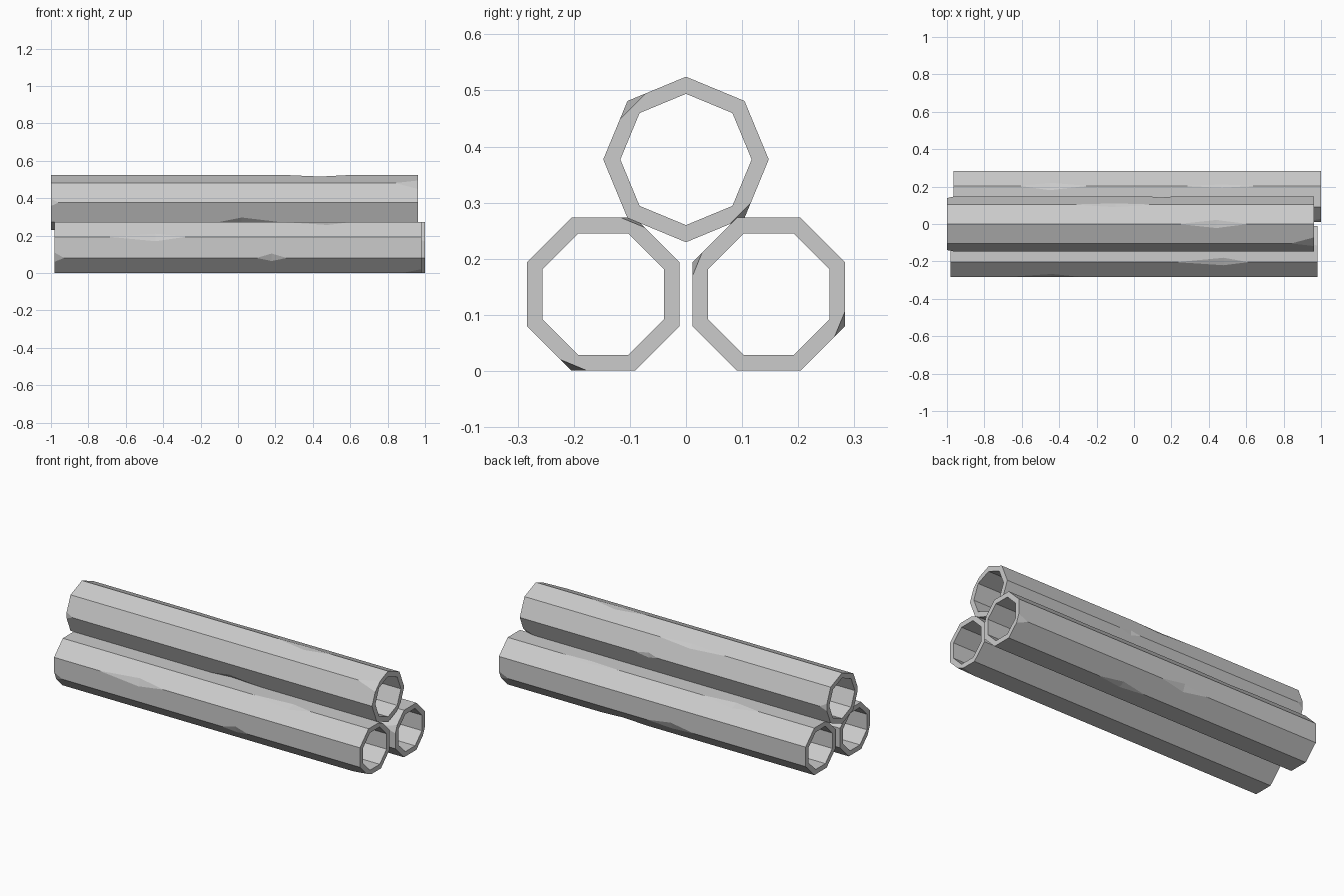
import bpy, bmesh
from math import sin, cos, radians

if "Cube" in bpy.data.objects:
    bpy.data.objects.remove(bpy.data.objects["Cube"])

R_OUT, R_IN = 0.1475, 0.117


def new_object(name, bm):
    bmesh.ops.recalc_face_normals(bm, faces=bm.faces)
    mesh = bpy.data.meshes.new(name)
    bm.to_mesh(mesh)
    bm.free()
    obj = bpy.data.objects.new(name, mesh)
    bpy.context.collection.objects.link(obj)
    return obj


# V-shaped wedge that planes a shallow chip off one long edge
def add_notch(bm, cy, cz, angle, x1, peak, x2, depth):
    a = radians(angle)
    radial, tangent = (cos(a), sin(a)), (-sin(a), cos(a))
    t = 1.3
    section = [(peak, R_OUT - depth),
               (peak + t * (x2 - peak), R_OUT + (t - 1) * depth),
               (peak + t * (x1 - peak), R_OUT + (t - 1) * depth)]
    sides = []
    for w in (-5 * depth, 5 * depth):
        sides.append([bm.verts.new((x, cy + r * radial[0] + w * tangent[0],
                                    cz + r * radial[1] + w * tangent[1]))
                      for x, r in section])
    p, q = sides
    bm.faces.new(p)
    bm.faces.new(q[::-1])
    for i in range(3):
        j = (i + 1) % 3
        bm.faces.new((p[i], q[i], q[j], p[j]))


# Hollow eight-sided pipe with open ends
def pipe(name, cy, cz, first_angle, x0, x1, chips):
    bm = bmesh.new()
    rings = []
    for x, r in ((x0, R_OUT), (x1, R_OUT), (x1, R_IN), (x0, R_IN)):
        rings.append([bm.verts.new((x, cy + r * cos(radians(first_angle + 45 * k)),
                                    cz + r * sin(radians(first_angle + 45 * k))))
                      for k in range(8)])
    for i in range(4):
        a, b = rings[i], rings[(i + 1) % 4]
        for k in range(8):
            n = (k + 1) % 8
            bm.faces.new((a[k], a[n], b[n], b[k]))
    obj = new_object(name, bm)

    # Worn edges and corners
    cb = bmesh.new()
    for chip in chips:
        add_notch(cb, cy, cz, *chip)
    cutter = new_object(name + "_chips", cb)
    cutter.hide_render = True
    mod = obj.modifiers.new("chips", 'BOOLEAN')
    mod.operation = 'DIFFERENCE'
    mod.solver = 'EXACT'
    mod.object = cutter
    dg = bpy.context.evaluated_depsgraph_get()
    obj.data = bpy.data.meshes.new_from_object(obj.evaluated_get(dg))
    obj.modifiers.clear()
    bpy.data.objects.remove(cutter)
    return obj


# Chips: edge angle, start x, deepest x, end x, depth
pipe("front_pipe", -0.1475, 0.137, 22.5, -0.98, 0.98, [
    (157.5, -0.69, -0.44, -0.28, 0.009),
    (202.5, 0.10, 0.18, 0.26, 0.009),
    (202.5, -1.00, -0.985, -0.93, 0.012),
    (112.5, 0.23, 0.48, 0.61, 0.009),
    (247.5, 0.88, 0.985, 1.0, 0.011),
    (67.5, 0.90, 0.985, 1.0, 0.010),
])
pipe("back_pipe", 0.1475, 0.137, 22.5, -0.965, 1.0, [
    (67.5, -0.61, -0.45, -0.25, 0.009),
    (67.5, 0.27, 0.47, 0.65, 0.004),
    (157.5, 0.92, 1.005, 1.02, 0.010),
    (337.5, 0.94, 1.005, 1.02, 0.011),
    (337.5, -0.25, -0.1, 0.05, 0.009),
    (292.5, 0.1, 0.25, 0.4, 0.008),
])
pipe("top_pipe", 0.0, 0.377, 0, -1.0, 0.962, [
    (90, 0.24, 0.44, 0.61, 0.009),
    (45, -0.33, -0.10, 0.10, 0.006),
    (0, 0.08, 0.14, 0.22, 0.006),
    (0, -1.02, -1.005, -0.96, 0.010),
    (180, -1.02, -1.005, -0.96, 0.009),
    (225, -0.10, 0.02, 0.22, 0.010),
    (135, 0.84, 0.967, 0.985, 0.014),
    (315, 0.90, 0.967, 0.985, 0.012),
])
